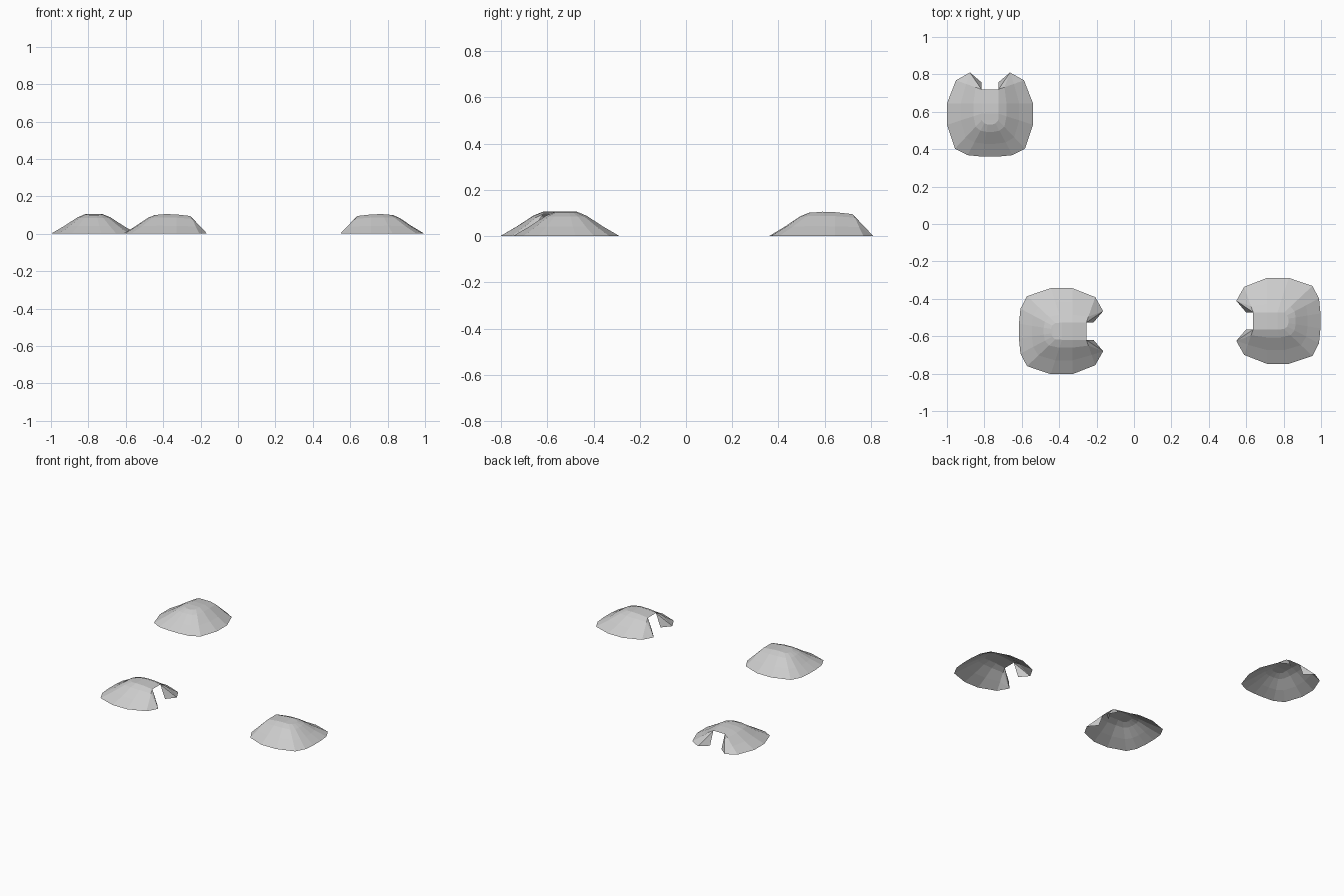
import bpy, bmesh, math
from mathutils import Vector

if "Cube" in bpy.data.objects:
    bpy.data.objects.remove(bpy.data.objects["Cube"])

mat = bpy.data.materials.new("light_grey")
mat.diffuse_color = (0.6, 0.6, 0.6, 1)
mat.use_nodes = True
mat.node_tree.nodes["Principled BSDF"].inputs["Base Color"].default_value = mat.diffuse_color

# Half outlines of the hut, door side (+y) to back: ground line and roof line
BASE = [(.182, .168), (.23, .045), (.23, -.07), (.187, -.197), (.12, -.232), (.04, -.24)]
ROOF = [(.046, .12), (.046, .045), (.046, -.01), (.044, -.045), (.03, -.062), (.012, -.068)]
# Slope profile: fraction from ground line to roof line, height
LEVELS = [(0, 0), (.4, .042), (.77, .086), (1, .103)]
ROOF_DROP = [.92, 1, 1.02, .99, .98, .98]


def column(i, side):
    b, r = Vector(BASE[i]), Vector(ROOF[i])
    pts = []
    for t, z in LEVELS:
        p = b.lerp(r, t)
        pts.append((p.x * side, p.y, z * ROOF_DROP[i]))
    return pts


def make_hut(name, x, y, turn):
    bm = bmesh.new()
    n = len(BASE)
    order = [(i, 1) for i in range(n)] + [(i, -1) for i in reversed(range(n))]
    cols = [[bm.verts.new(p) for p in column(i, s)] for i, s in order]
    # Sloping shell around the sides and back
    for a, b in zip(cols, cols[1:]):
        for k in range(len(LEVELS) - 1):
            bm.faces.new((a[k], a[k + 1], b[k + 1], b[k]))
    # Flat roof strip
    for i in range(n - 1):
        bm.faces.new((cols[i][-1], cols[-1 - i][-1], cols[-2 - i][-1], cols[i + 1][-1]))
    # Door flaps: sloping front and inner jamb on each side
    for c, s in ((cols[0], 1), (cols[-1], -1)):
        tip = bm.verts.new((.107 * s, .21, 0))
        foot = bm.verts.new((.046 * s, .158, 0))
        for k in range(2):
            bm.faces.new((tip, c[k], c[k + 1]))
        bm.faces.new((tip, c[2], c[3]))
        bm.faces.new((tip, c[3], foot))
    # Outward normals
    bmesh.ops.recalc_face_normals(bm, faces=bm.faces)
    bm.normal_update()
    if sum(f.normal.z * f.calc_area() for f in bm.faces) < 0:
        bmesh.ops.reverse_faces(bm, faces=bm.faces)
    me = bpy.data.meshes.new(name)
    bm.to_mesh(me)
    bm.free()
    me.materials.append(mat)
    ob = bpy.data.objects.new(name, me)
    ob.location = (x, y, 0)
    ob.rotation_euler.z = math.radians(turn)
    bpy.context.collection.objects.link(ob)


make_hut("hut_back", -.77, .6, 0)
make_hut("hut_middle", -.375, -.573, -90)
make_hut("hut_right", .757, -.518, 90)
